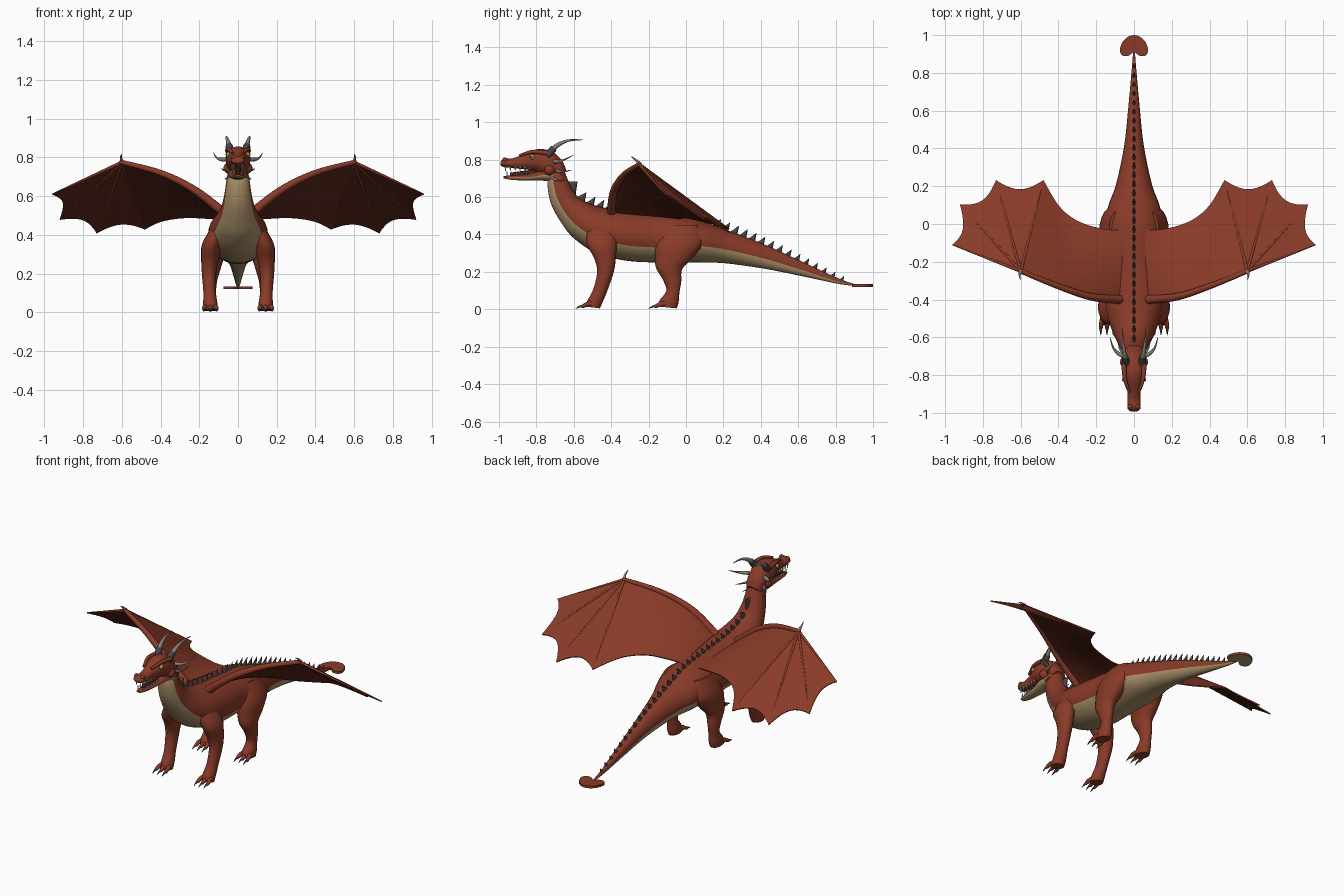
import bpy, bmesh, math
from mathutils import Vector

if "Cube" in bpy.data.objects:
    bpy.data.objects.remove(bpy.data.objects["Cube"], do_unlink=True)


def material(name, r, g, b):
    m = bpy.data.materials.new(name)
    m.use_nodes = True
    m.diffuse_color = (r, g, b, 1)
    node = next(n for n in m.node_tree.nodes if n.type == "BSDF_PRINCIPLED")
    node.inputs["Base Color"].default_value = (r, g, b, 1)
    node.inputs["Roughness"].default_value = 0.8
    return m


RED = material("red hide", 0.25, 0.043, 0.021)
CREAM = material("cream belly", 0.42, 0.29, 0.145)
MEMBRANE = material("dark wing underside", 0.115, 0.022, 0.012)
HORN = material("grey horn", 0.23, 0.22, 0.19)
SLATE = material("dark slate", 0.06, 0.062, 0.065)
IVORY = material("ivory teeth", 0.7, 0.64, 0.5)
YELLOW = material("yellow eye", 0.5, 0.3, 0.05)
MOUTH = material("dark mouth", 0.08, 0.015, 0.012)


def spline(points, steps):
    """Catmull-Rom samples through points of any dimension."""
    out, last = [], len(points) - 1
    for i in range(last):
        quad = [points[min(max(i + k, 0), last)] for k in (-1, 0, 1, 2)]
        for s in range(steps):
            t = s / steps
            out.append([b + t * (c - a + t * (2 * a - 5 * b + 4 * c - d + t * (3 * (b - c) + d - a))) / 2
                        for a, b, c, d in zip(*quad)])
    return out + [list(points[last])]


def skin(bm, rings, paint=None):
    """Close a stack of rings; paint(cosine, y) picks the material slot."""
    loops = [[bm.verts.new(p) for p in ring] for ring in rings]
    n = len(loops[0])
    for a, b in zip(loops, loops[1:]):
        for k in range(n):
            f = bm.faces.new((a[k], a[(k + 1) % n], b[(k + 1) % n], b[k]))
            f.smooth = True
            if paint:
                f.material_index = paint(math.cos((k + 0.5) * math.tau / n), f.calc_center_median().y)
    bm.faces.new(loops[0])
    bm.faces.new(loops[-1])


def loft(bm, sections, steps=4, n=20, paint=None):
    """Sections: y and z of one edge, y and z of the other, half width, centre x."""
    rings = []
    for ya, za, yb, zb, w, cx in spline([tuple(s) + (0,) * (6 - len(s)) for s in sections], steps):
        a, b = Vector((cx, ya, za)), Vector((cx, yb, zb))
        rings.append([(a + b) / 2 + (a - b) / 2 * math.cos(k * math.tau / n)
                      + Vector((w * math.sin(k * math.tau / n), 0, 0)) for k in range(n)])
    skin(bm, rings, paint)


def tube(bm, points, r0, r1, steps=5, n=8):
    path = [Vector(p) for p in spline(points, steps)]
    rings, side = [], None
    for i, p in enumerate(path):
        t = (path[min(i + 1, len(path) - 1)] - path[max(i - 1, 0)]).normalized()
        side = t.orthogonal() if side is None else side - t * side.dot(t)
        side.normalize()
        up, r = t.cross(side), r0 + (r1 - r0) * i / (len(path) - 1)
        rings.append([p + r * (side * math.cos(k * math.tau / n) + up * math.sin(k * math.tau / n))
                      for k in range(n)])
    skin(bm, rings)


def ball(bm, centre, radius):
    made = bmesh.ops.create_uvsphere(bm, u_segments=12, v_segments=8, radius=radius)
    bmesh.ops.translate(bm, verts=made["verts"], vec=centre)
    for v in made["verts"]:
        for f in v.link_faces:
            f.smooth = True


def finish(bm, name, mats, mirror=False, recalc=True):
    if recalc:
        bmesh.ops.recalc_face_normals(bm, faces=bm.faces)
    me = bpy.data.meshes.new(name)
    bm.to_mesh(me)
    bm.free()
    for m in mats:
        me.materials.append(m)
    ob = bpy.data.objects.new(name, me)
    bpy.context.collection.objects.link(ob)
    if mirror:
        ob.modifiers.new("mirror", "MIRROR").use_mirror_merge = False
    return ob


def part(name, mats, builder, mirror=False):
    bm = bmesh.new()
    builder(bm)
    return finish(bm, name, mats, mirror)


# Neck, trunk and tail: back line, belly line, half width
BODY = [(-.655, .76, -.73, .72, .05), (-.635, .70, -.74, .66, .06), (-.605, .64, -.72, .56, .072),
        (-.57, .595, -.665, .46, .09), (-.50, .56, -.60, .38, .12), (-.42, .54, -.48, .30, .15),
        (-.30, .525, -.32, .26, .155), (-.15, .51, -.15, .25, .145), (0, .495, 0, .25, .15),
        (.10, .465, .10, .25, .135), (.20, .43, .22, .245, .095), (.40, .355, .43, .215, .052),
        (.61, .26, .63, .175, .03), (.82, .163, .82, .135, .012), (.92, .13, .92, .124, .004)]
part("body", [RED, CREAM],
     lambda bm: loft(bm, BODY, 6, 32, lambda c, y: int(c < (-.2 if y > .08 else -.45))))

# Row of spines along the back
back = spline(BODY, 6)


def back_height(y):
    for a, b in zip(back, back[1:]):
        if a[0] <= y <= b[0]:
            return a[1] + (b[1] - a[1]) * (y - a[0]) / (b[0] - a[0])
    return back[-1][1]


def spines(bm):
    for i in range(31):
        y = -.61 + i * .048
        size = .02 if y < .25 else .02 - (y - .25) * .016
        tip = back_height(y) + size * 1.8
        loft(bm, [(y - size, back_height(y - size) - .006, y + size, back_height(y + size) - .006, .009),
                  (y + size * 1.4, tip, y + size * 1.5, tip, .001)], 1, 8)


part("back_spines", [SLATE], spines)

# Flat heart-shaped tail blade, cream underneath
HALF = [(0, .915), (.03, .89), (.062, .893), (.075, .92), (.06, .965), (.03, .992), (0, 1)]
bm = bmesh.new()
outline = spline(HALF, 4)
outline += [(-x, y) for x, y in outline[-2:0:-1]]
low = [bm.verts.new((x, y, .12)) for x, y in outline]
top = [bm.verts.new((x, y, .134)) for x, y in outline]
bm.faces.new(low).material_index = 1
bm.faces.new(top)
for k in range(len(low)):
    j = (k + 1) % len(low)
    bm.faces.new((low[k], low[j], top[j], top[k]))
finish(bm, "tail_blade", [RED, CREAM])

# Legs: front edge, rear edge, half width, centre x
FRONT = [(-.53, .44, -.38, .46, .03, .10), (-.53, .35, -.37, .36, .05, .135), (-.49, .27, -.375, .28, .045, .145),
         (-.475, .20, -.385, .205, .037, .15), (-.495, .11, -.42, .10, .032, .147),
         (-.525, .05, -.445, .04, .037, .143), (-.54, .015, -.46, .005, .036, .143)]
HIND = [(-.11, .45, .06, .45, .03, .10), (-.16, .35, .09, .36, .06, .12), (-.165, .27, .04, .28, .055, .13),
        (-.16, .22, -.02, .215, .045, .137), (-.125, .16, -.025, .15, .034, .143),
        (-.105, .10, -.035, .09, .03, .143), (-.14, .05, -.04, .035, .036, .143), (-.15, .015, -.05, .005, .035, .143)]
for name, rows, y0 in (("front", FRONT, -.50), ("hind", HIND, -.11)):
    part(name + "_leg", [RED], lambda bm: loft(bm, rows), True)

    def toes(bm):
        for dx in (-.03, 0, .03):
            tube(bm, [(.143 + dx * .7, y0, .03), (.143 + dx, y0 - .03, .026), (.143 + dx * 1.1, y0 - .055, .014)], .016, .009)

    def claws(bm):
        for dx in (-.033, 0, .033):
            tube(bm, [(.143 + dx, y0 - .05, .016), (.143 + dx, y0 - .07, .014), (.143 + dx, y0 - .09, .003)], .009, .001, 3)

    part(name + "_toes", [RED], toes, True)
    part(name + "_claws", [SLATE], claws, True)

# Wing membrane stretched from the arm to the scalloped trailing edge
WRIST = Vector((.60, -.25, .775))
ARM = [(.08, -.40, .52), (.23, -.385, .635), (.40, -.33, .72), tuple(WRIST)]
TRAIL = [(.05, -.03, .485), (.14, -.03, .485), (.25, -.005, .49), (.34, .04, .482), (.41, .11, .465), (.48, .23, .43)]
TIPS = [Vector(p) for p in ((.48, .23, .43), (.73, .23, .41), (.92, .10, .48), (.96, -.11, .61))]
inner = [Vector(p) for p in spline(ARM, 10)]
outer = [Vector(p) for p in spline(TRAIL, 6)]
for a, b in zip(TIPS, TIPS[1:]):
    for s in range(1, 11):
        u = s / 10
        inner.append(WRIST)
        outer.append(WRIST + (a.lerp(b, u) - WRIST) * (1 - .4 * u * (1 - u)))
bm = bmesh.new()
grid = [[bm.verts.new(a.lerp(b, t / 8)) for t in range(9)] for a, b in zip(inner, outer)]
for p, q in zip(grid, grid[1:]):
    for t in range(8):
        bm.faces.new((p[t], q[t], q[t + 1], p[t + 1]))
bmesh.ops.remove_doubles(bm, verts=bm.verts, dist=.0005)
bm.normal_update()
for f in bm.faces:
    if f.normal.z < 0:
        f.normal_flip()
wing = finish(bm, "wing_membrane", [RED, MEMBRANE], True, False)
solid = wing.modifiers.new("thickness", "SOLIDIFY")
solid.thickness, solid.offset, solid.material_offset = .007, 0, 1


def wing_bones(bm):
    tube(bm, ARM, .024, .012, 8, 12)
    ball(bm, ARM[0], .024)
    ball(bm, WRIST, .014)
    for tip in TIPS:
        tube(bm, [WRIST, WRIST.lerp(tip, .5), tip], .009, .003)


part("wing_bones", [RED], wing_bones, True)
part("wing_claw", [HORN], lambda bm: tube(bm, [(.6, -.25, .78), (.605, -.27, .80), (.602, -.295, .818)], .01, .001), True)

# Head: skull with snout, open lower jaw, tongue
SKULL = [(-.992, .785, -.992, .77, .018), (-.975, .806, -.978, .762, .034), (-.93, .806, -.93, .755, .034),
         (-.88, .825, -.88, .75, .036), (-.82, .85, -.82, .742, .056), (-.77, .857, -.77, .72, .064),
         (-.71, .84, -.72, .70, .06), (-.66, .79, -.69, .70, .052), (-.64, .74, -.68, .69, .045)]
JAW = [(-.975, .712, -.975, .70, .016), (-.93, .716, -.93, .692, .027), (-.85, .722, -.85, .688, .034),
       (-.77, .745, -.77, .688, .05), (-.69, .76, -.70, .68, .05)]
part("skull", [RED], lambda bm: loft(bm, SKULL))
part("lower_jaw", [RED, CREAM], lambda bm: loft(bm, JAW, paint=lambda c, y: int(c < -.1)))
part("tongue", [MOUTH], lambda bm: tube(bm, [(0, -.77, .735), (0, -.85, .728), (0, -.94, .722)], .022, .008))


def head_bumps(bm):
    tube(bm, [(.026, -.89, .822), (.048, -.82, .842), (.054, -.74, .835)], .007, .014)
    ball(bm, (.02, -.968, .798), .014)
    ball(bm, (.045, -.73, .745), .03)


part("brow_cheek_nostril", [RED], head_bumps, True)
part("eye", [YELLOW], lambda bm: ball(bm, (.049, -.822, .814), .014), True)
part("pupil", [SLATE], lambda bm: ball(bm, (.059, -.826, .815), .006), True)


def teeth(bm):
    for i in range(6):
        y, x = -.965 + i * .026, .022 + .002 * i
        tube(bm, [(x, y, .764), (x, y, .738)], .006, .001, 1, 6)
        tube(bm, [(x - .004, y + .008, .714), (x - .004, y + .008, .738)], .005, .001, 1, 6)


part("teeth", [IVORY], teeth, True)


# Swept horns and cheek spikes, with dark sockets
def horns(bm):
    tube(bm, [(.042, -.73, .835), (.05, -.69, .875), (.058, -.63, .902), (.062, -.55, .906)], .018, .001, 6, 10)
    tube(bm, [(.055, -.70, .79), (.09, -.68, .79), (.112, -.65, .80), (.127, -.60, .825)], .013, .001)
    tube(bm, [(.05, -.69, .74), (.075, -.66, .735), (.085, -.61, .745)], .009, .001)
    tube(bm, [(.042, -.72, .705), (.06, -.69, .69), (.068, -.65, .69)], .008, .001)


part("horns", [HORN], horns, True)
part("horn_socket", [SLATE], lambda bm: tube(bm, [(.04, -.745, .82), (.046, -.705, .862)], .022, .018), True)
